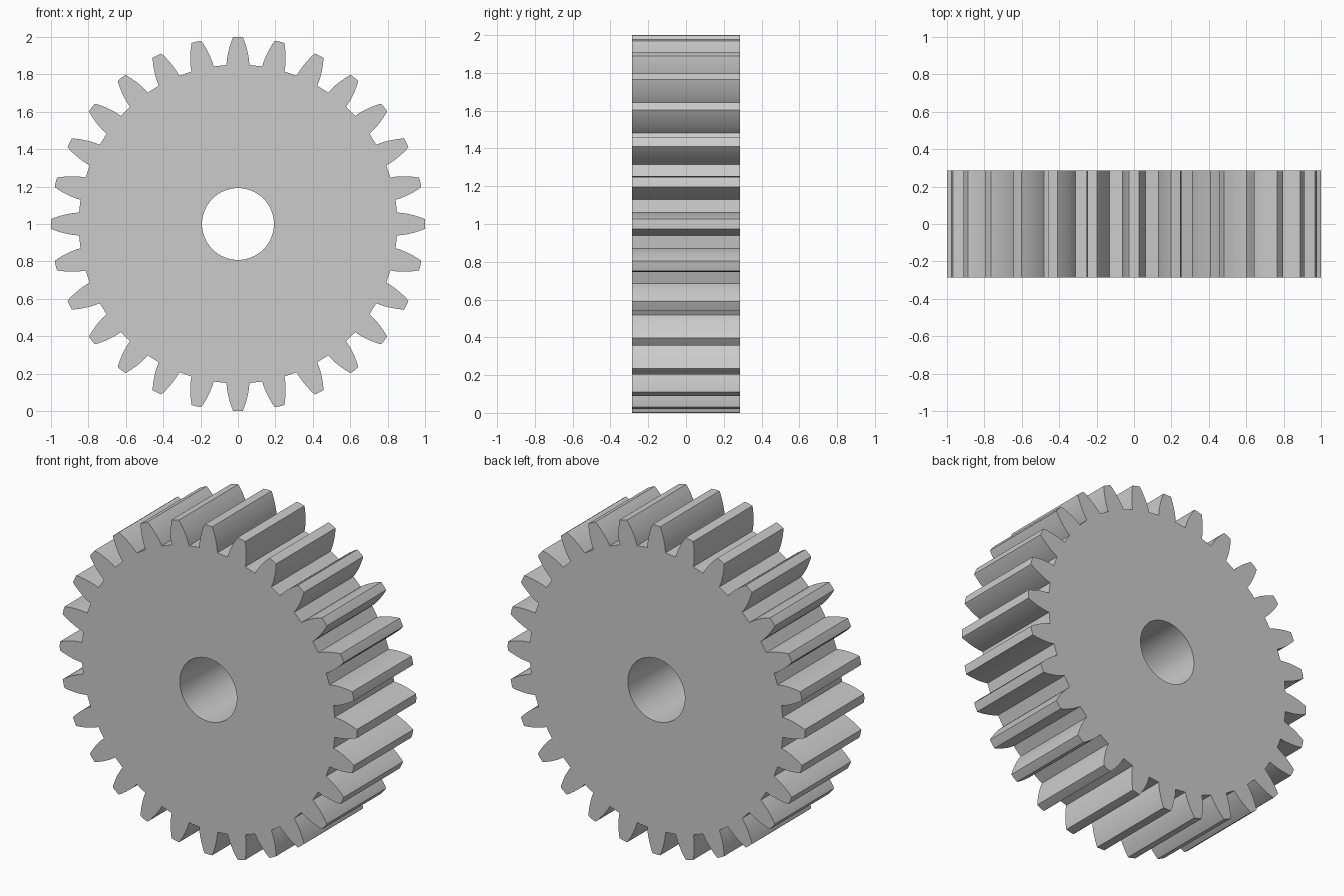
import bpy, bmesh
from math import sin, cos, pi

if "Cube" in bpy.data.objects:
    bpy.data.objects.remove(bpy.data.objects["Cube"])

TEETH, HALF_DEPTH, BORE, CENTRE_Z = 28, 0.285, 0.192, 1.0
# right flank of one tooth: (distance from axis, half width), root to tip
FLANK = [(0.85, 0.061), (0.872, 0.0595), (0.895, 0.0565), (0.918, 0.052),
         (0.94, 0.0465), (0.96, 0.0405), (0.98, 0.034), (0.999, 0.026)]
TOOTH = [(r, -h) for r, h in FLANK] + [(1.0, 0.0)] + [(r, h) for r, h in reversed(FLANK)]


def add_loop(bm, points):
    verts = [bm.verts.new((x, -HALF_DEPTH, CENTRE_Z + z)) for x, z in points]
    return [bm.edges.new((v, verts[(i + 1) % len(verts)])) for i, v in enumerate(verts)]


# toothed outline and bore circle
outline = []
for k in range(TEETH):
    a = 2 * pi * k / TEETH
    outline += [(r * cos(a) - w * sin(a), r * sin(a) + w * cos(a)) for r, w in TOOTH]
bore = [(BORE * cos(2 * pi * i / 64), BORE * sin(2 * pi * i / 64)) for i in range(64)]

# fill the front face and extrude it through the depth
bm = bmesh.new()
edges = add_loop(bm, outline) + add_loop(bm, bore)
bmesh.ops.triangle_fill(bm, edges=edges, use_beauty=True, use_dissolve=False)
ext = bmesh.ops.extrude_face_region(bm, geom=bm.faces[:], use_keep_orig=True)
moved = [g for g in ext["geom"] if isinstance(g, bmesh.types.BMVert)]
bmesh.ops.translate(bm, verts=moved, vec=(0, 2 * HALF_DEPTH, 0))
bmesh.ops.recalc_face_normals(bm, faces=bm.faces[:])

mesh = bpy.data.meshes.new("spur_gear")
bm.to_mesh(mesh)
bm.free()
gear = bpy.data.objects.new("spur_gear", mesh)
bpy.context.collection.objects.link(gear)

# smooth flanks and bore, crisp tooth and rim edges
bpy.context.view_layer.objects.active = gear
gear.select_set(True)
bpy.ops.object.shade_smooth_by_angle(angle=pi / 6)
